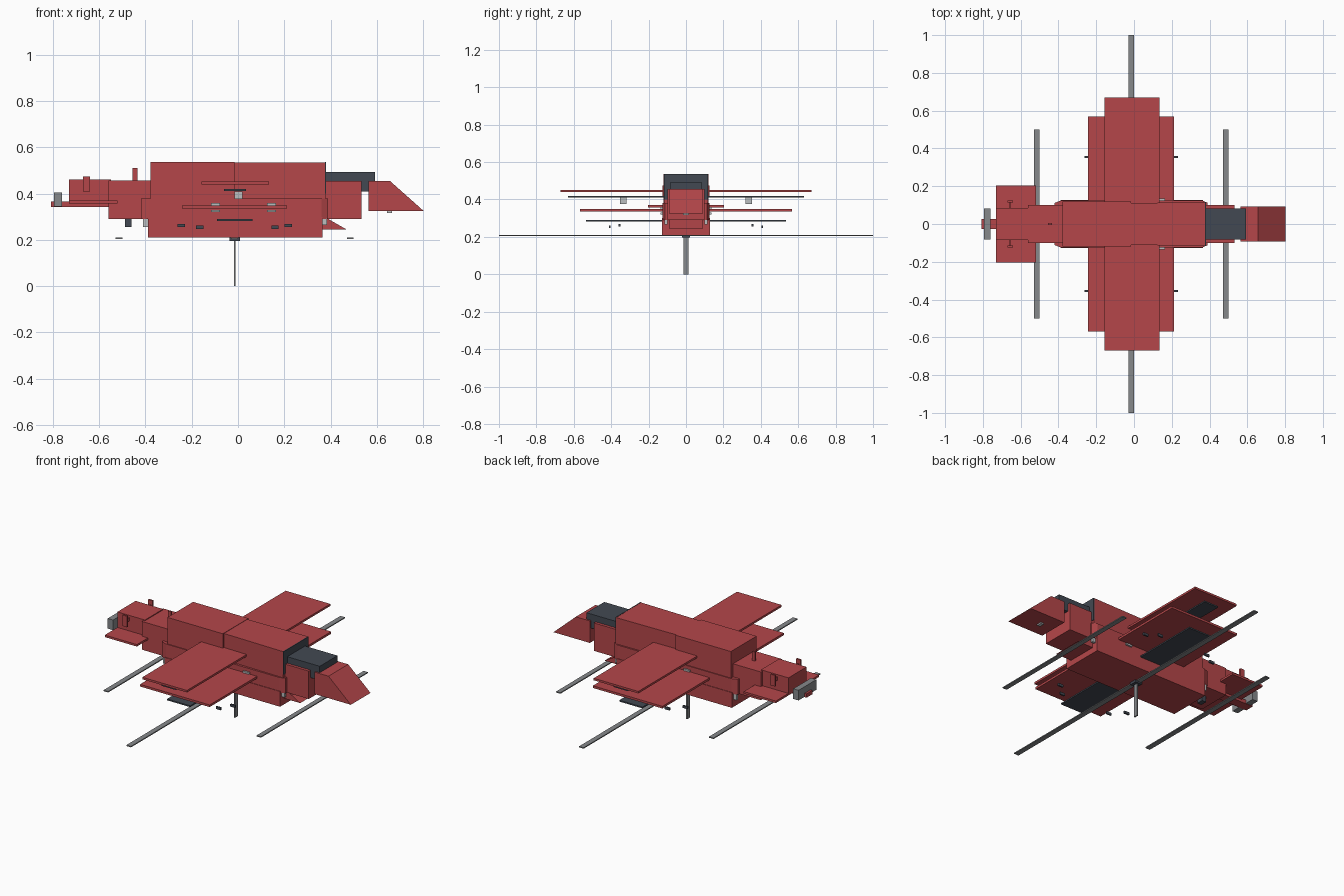
import bpy
import bmesh

if "Cube" in bpy.data.objects:
    bpy.data.objects.remove(bpy.data.objects["Cube"])


def material(name, color):
    m = bpy.data.materials.new(name)
    m.use_nodes = True
    m.diffuse_color = (*color, 1)
    bsdf = next(n for n in m.node_tree.nodes if n.type == 'BSDF_PRINCIPLED')
    bsdf.inputs["Base Color"].default_value = (*color, 1)
    return m


RED = material("red", (0.46, 0.062, 0.068))
DARK = material("dark slate", (0.055, 0.066, 0.085))
GREY = material("grey", (0.24, 0.25, 0.26))
LIGHT = material("light grey", (0.50, 0.52, 0.53))


def prism(name, points, lift, mat):
    """Extrude a closed outline of 3D points along the vector lift."""
    bm = bmesh.new()
    face = bm.faces.new([bm.verts.new(p) for p in points])
    new = bmesh.ops.extrude_face_region(bm, geom=[face])["geom"]
    bmesh.ops.translate(bm, vec=lift, verts=[v for v in new if isinstance(v, bmesh.types.BMVert)])
    bmesh.ops.recalc_face_normals(bm, faces=bm.faces)
    mesh = bpy.data.meshes.new(name)
    bm.to_mesh(mesh)
    bm.free()
    mesh.materials.append(mat)
    obj = bpy.data.objects.new(name, mesh)
    bpy.context.collection.objects.link(obj)
    return obj


def box(name, x, y, z, mat):
    pts = [(x[0], y[0], z[0]), (x[1], y[0], z[0]), (x[1], y[1], z[0]), (x[0], y[1], z[0])]
    return prism(name, pts, (0, 0, z[1] - z[0]), mat)


def centred(name, x, half, z, mat):
    return box(name, x, (-half, half), z, mat)


def pair(name, x, y, z, mat):
    box("left_side_" + name, x, y, z, mat)
    box("right_side_" + name, x, (-y[1], -y[0]), z, mat)


def side_profile(name, xz, half, mat):
    return prism(name, [(x, -half, z) for x, z in xz], (0, 2 * half, 0), mat)


# Fuselage
centred("lower_hull", (-0.39, 0.365), 0.128, (0.21, 0.30), RED)
outline = [(-0.42, 0.112), (-0.385, 0.125), (0.36, 0.125), (0.39, 0.112)]
outline += [(x, -y) for x, y in reversed(outline)]
prism("middle_hull", [(x, y, 0.29) for x, y in outline], (0, 0, 0.09), RED)
centred("rear_cabin", (-0.378, -0.015), 0.12, (0.37, 0.537), RED)
roof = [(-0.015, 0.11), (0.378, 0.117), (0.378, -0.117), (-0.015, -0.11)]
prism("front_cabin", [(x, y, 0.37) for x, y in roof], (0, 0, 0.165), RED)
centred("cabin_end_panel", (0.376, 0.381), 0.117, (0.40, 0.536), DARK)

# Nose
centred("nose_body", (0.37, 0.533), 0.10, (0.29, 0.455), RED)
side_profile("chin_wedge", [(0.36, 0.295), (0.388, 0.292), (0.47, 0.245), (0.36, 0.245)], 0.09, RED)
side_profile("canopy", [(0.38, 0.455), (0.38, 0.493), (0.593, 0.493), (0.593, 0.41),
                        (0.533, 0.41), (0.533, 0.455)], 0.083, DARK)
side_profile("nose_wedge", [(0.565, 0.325), (0.565, 0.455), (0.657, 0.455), (0.803, 0.325)], 0.092, RED)
centred("nose_sensor", (0.645, 0.665), 0.015, (0.317, 0.326), LIGHT)

# Tail
centred("tail_body", (-0.56, -0.37), 0.10, (0.29, 0.457), RED)
centred("tail_end", (-0.73, -0.55), 0.085, (0.36, 0.462), RED)
centred("tailplane", (-0.73, -0.52), 0.203, (0.358, 0.37), RED)
centred("tail_boom", (-0.808, -0.52), 0.027, (0.343, 0.366), RED)
centred("tail_bar", (-0.795, -0.76), 0.083, (0.345, 0.405), GREY)
pair("tail_fin", (-0.67, -0.64), (0.115, 0.125), (0.41, 0.475), RED)
pair("tail_fin_mount", (-0.66, -0.65), (0.08, 0.12), (0.43, 0.45), RED)
centred("antenna", (-0.455, -0.435), 0.005, (0.45, 0.51), RED)
centred("tail_hook", (-0.488, -0.46), 0.02, (0.255, 0.29), DARK)

# Stacked wings with dark panels hung beneath
pair("upper_wing", (-0.157, 0.135), (0.10, 0.67), (0.44, 0.452), RED)
pair("lower_wing", (-0.243, 0.212), (0.11, 0.568), (0.335, 0.348), RED)
pair("upper_wing_panel", (-0.06, 0.035), (0.11, 0.63), (0.412, 0.42), DARK)
pair("lower_wing_panel", (-0.09, 0.062), (0.12, 0.535), (0.282, 0.29), DARK)
pair("wing_spacer", (-0.015, 0.02), (0.317, 0.352), (0.377, 0.41), LIGHT)
for x in (-0.245, 0.217):
    pair("outer_wing_pod", (x - 0.016, x + 0.016), (0.35, 0.36), (0.256, 0.27), DARK)
for x in (-0.165, 0.16):
    pair("inner_wing_pod", (x - 0.016, x + 0.016), (0.405, 0.413), (0.247, 0.262), DARK)

# Small hull fittings
for x in (-0.097, 0.145):
    for z in (0.325, 0.355):
        pair("hull_fitting", (x - 0.02, x + 0.02), (0.12, 0.135), (z - 0.005, z + 0.005), LIGHT)
pair("rear_corner_fitting", (-0.41, -0.385), (0.10, 0.115), (0.255, 0.292), LIGHT)
pair("front_corner_fitting", (0.36, 0.385), (0.10, 0.115), (0.265, 0.292), LIGHT)

# Long cross bars and the mast below
centred("middle_bar", (-0.03, 0.0), 1.0, (0.205, 0.211), GREY)
centred("rear_bar", (-0.53, -0.50), 0.5, (0.205, 0.211), GREY)
centred("front_bar", (0.472, 0.5), 0.5, (0.205, 0.211), GREY)
centred("mast_cap", (-0.036, 0.008), 0.022, (0.196, 0.21), DARK)
centred("mast", (-0.018, -0.01), 0.013, (0.0, 0.2), GREY)
